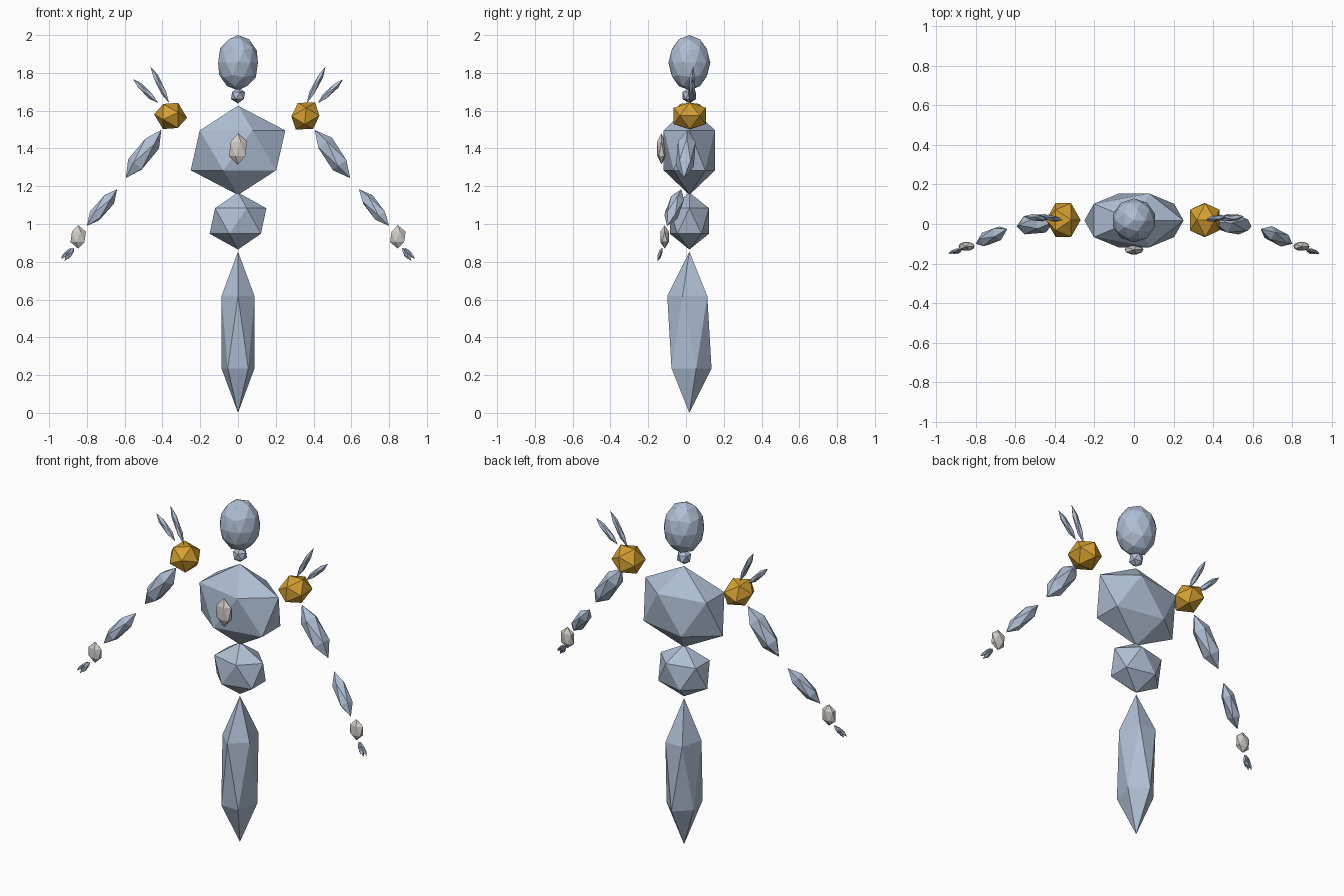
import bpy
from math import radians
from mathutils import Euler, Vector

cube = bpy.data.objects.get("Cube")
if cube:
    bpy.data.objects.remove(cube, do_unlink=True)


def make_material(name, rgb):
    mat = bpy.data.materials.new(name)
    mat.use_nodes = True
    mat.diffuse_color = (*rgb, 1)
    mat.node_tree.nodes["Principled BSDF"].inputs["Base Color"].default_value = (*rgb, 1)
    return mat


ICE = make_material("pale blue stone", (0.43, 0.52, 0.66))
GOLD = make_material("gold", (0.66, 0.35, 0.03))
SILVER = make_material("light grey", (0.64, 0.61, 0.58))


def crystal(name, centre, scale, mat=ICE, rot=None, detail=1):
    """Faceted stone: a scaled low-poly icosphere."""
    bpy.ops.mesh.primitive_ico_sphere_add(subdivisions=detail, radius=1, location=centre)
    ob = bpy.context.object
    ob.name = name
    ob.scale = scale
    ob.rotation_euler = rot or Euler((0, 0, 0))
    ob.data.materials.append(mat)
    return ob


def shard(name, low, high, rx, ry, mat=ICE):
    """Long stone with its poles on two given points."""
    low, high = Vector(low), Vector(high)
    axis = high - low
    turn = Vector((0, 0, 1)).rotation_difference(axis).to_euler()
    return crystal(name, (low + high) / 2, (rx, ry, axis.length / 2), mat, turn)


MID = 0.018

# Body column
crystal("head", (0, MID, 1.854), (0.111, 0.111, 0.146), detail=2)
crystal("neck", (0, MID, 1.68), (0.042, 0.042, 0.042))
crystal("torso", (0, MID, 1.39), (0.28, 0.16, 0.236))
crystal("chest_gem", (0, -0.13, 1.398), (0.053, 0.027, 0.083), SILVER)
crystal("pelvis", (0, MID, 1.016), (0.168, 0.122, 0.151))
crystal("lower_body", (0, MID, 0.427), (0.131, 0.103, 0.427),
        rot=Euler((0, 0, radians(-90))))

# Arms, shoulders and shoulder spikes
for side, s in (("left", 1), ("right", -1)):
    crystal(f"{side}_shoulder", (0.357 * s, 0.02, 1.572), (0.09, 0.1, 0.08), GOLD,
            Euler((0, radians(-30 * s), 0)))
    shard(f"{side}_inner_spike", (0.364 * s, 0.02, 1.64), (0.464 * s, 0.038, 1.835), 0.017, 0.017)
    shard(f"{side}_outer_spike", (0.423 * s, 0.025, 1.64), (0.556 * s, 0.038, 1.767), 0.018, 0.018)
    shard(f"{side}_upper_arm", (0.594 * s, -0.012, 1.243), (0.406 * s, 0.01, 1.498), 0.055, 0.055)
    shard(f"{side}_forearm", (0.80 * s, -0.1, 0.99), (0.64 * s, -0.025, 1.184), 0.04, 0.042)
    crystal(f"{side}_hand", (0.846 * s, -0.113, 0.932), (0.046, 0.026, 0.062), SILVER)
    # Fanned fingers
    for i, (x, z) in enumerate(((0.90, 0.815), (0.918, 0.804), (0.938, 0.815))):
        shard(f"{side}_finger_{i + 1}", (x * s, -0.15, z),
              ((0.869 + 0.006 * i) * s, -0.125, 0.874), 0.01, 0.01)
